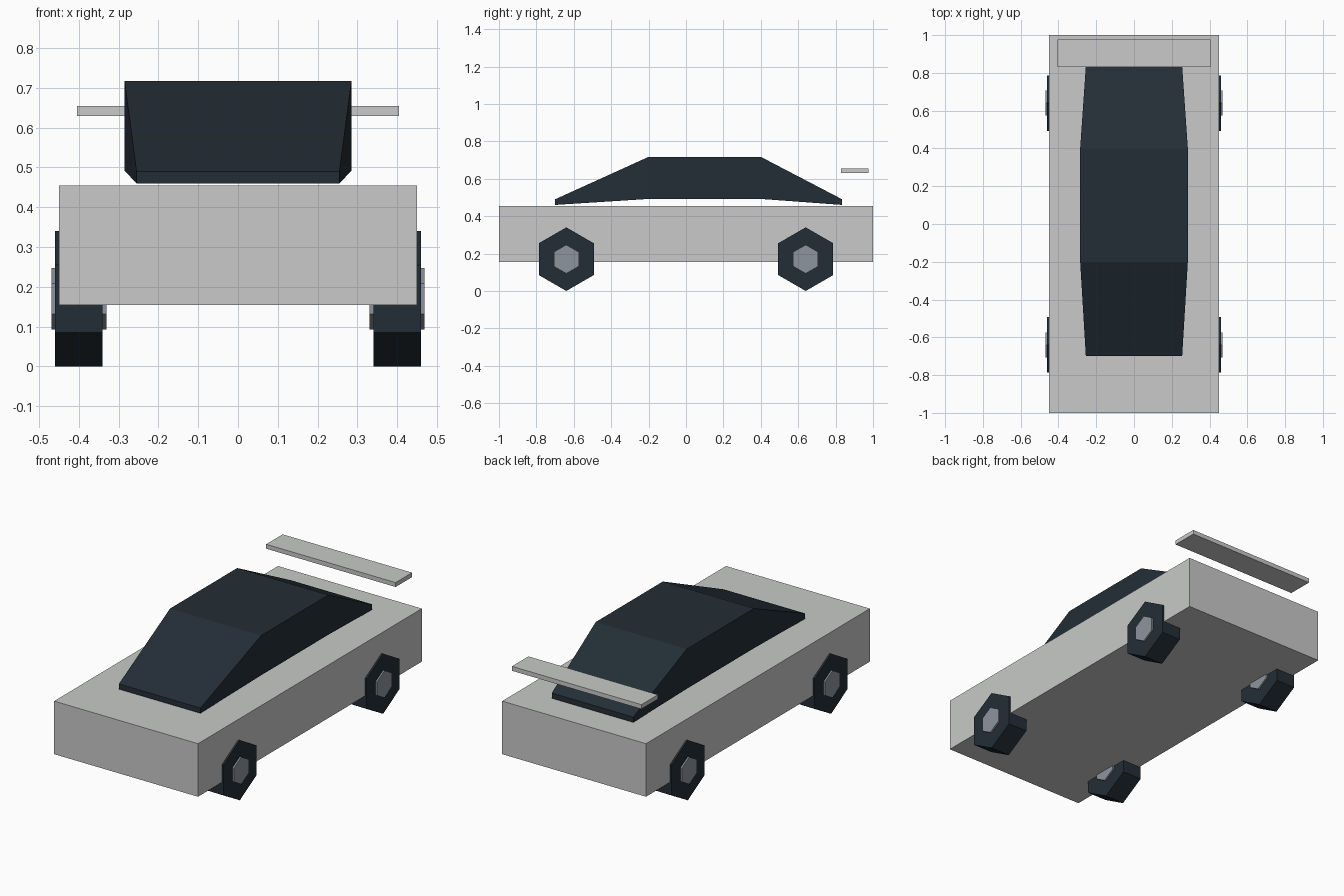
import bpy, bmesh, math
from mathutils import Matrix

cube = bpy.data.objects.get("Cube")
if cube:
    bpy.data.objects.remove(cube, do_unlink=True)


def make_material(name, color):
    mat = bpy.data.materials.new(name)
    mat.use_nodes = True
    mat.diffuse_color = color
    mat.node_tree.nodes["Principled BSDF"].inputs["Base Color"].default_value = color
    return mat


paint = make_material("light grey paint", (0.58, 0.59, 0.58, 1))
dark = make_material("dark blue grey", (0.017, 0.027, 0.037, 1))
metal = make_material("hub metal", (0.27, 0.30, 0.34, 1))


def add_object(name, bm, mat):
    bmesh.ops.recalc_face_normals(bm, faces=bm.faces)
    mesh = bpy.data.meshes.new(name)
    bm.to_mesh(mesh)
    bm.free()
    mesh.materials.append(mat)
    obj = bpy.data.objects.new(name, mesh)
    bpy.context.collection.objects.link(obj)
    return obj


def loft(name, sections, mat):
    """Join rectangular sections (y, half width, bottom, top) along y."""
    bm = bmesh.new()
    rings = [[bm.verts.new(p) for p in ((-w, y, lo), (w, y, lo), (w, y, hi), (-w, y, hi))]
             for y, w, lo, hi in sections]
    for a, b in zip(rings, rings[1:]):
        for i in range(4):
            j = (i + 1) % 4
            bm.faces.new((a[i], a[j], b[j], b[i]))
    bm.faces.new(rings[0])
    bm.faces.new(rings[-1])
    return add_object(name, bm, mat)


def hexagon(name, center, radius, width, mat):
    """Six-sided cylinder along x with a corner pointing up."""
    bm = bmesh.new()
    bmesh.ops.create_cone(bm, cap_ends=True, segments=6, radius1=radius,
                          radius2=radius, depth=width)
    # Put the first corner on the vertical axis
    first = max(bm.verts, key=lambda v: v.co.x)
    turn = Matrix.Rotation(-math.atan2(first.co.y, first.co.x), 4, 'Z')
    bm.transform(Matrix.Translation(center) @ Matrix.Rotation(math.pi / 2, 4, 'Y') @ turn)
    return add_object(name, bm, mat)


# Body, cabin and rear wing
loft("body", [(-1, 0.45, 0.155, 0.455), (1, 0.45, 0.155, 0.455)], paint)
loft("cabin", [(-0.7, 0.255, 0.46, 0.49), (-0.2, 0.285, 0.492, 0.717),
               (0.4, 0.285, 0.492, 0.717), (0.835, 0.255, 0.46, 0.49)], dark)
loft("rear_wing", [(0.83, 0.405, 0.63, 0.655), (0.977, 0.405, 0.63, 0.655)], paint)

# Wheels with hubs that stick out on both faces
for end, y in (("front", -0.64), ("rear", 0.64)):
    for side, x in (("left", 0.4), ("right", -0.4)):
        hexagon(f"{end}_{side}_wheel", (x, y, 0.17), 0.17, 0.12, dark)
        hexagon(f"{end}_{side}_hub", (x, y, 0.17), 0.077, 0.138, metal)
